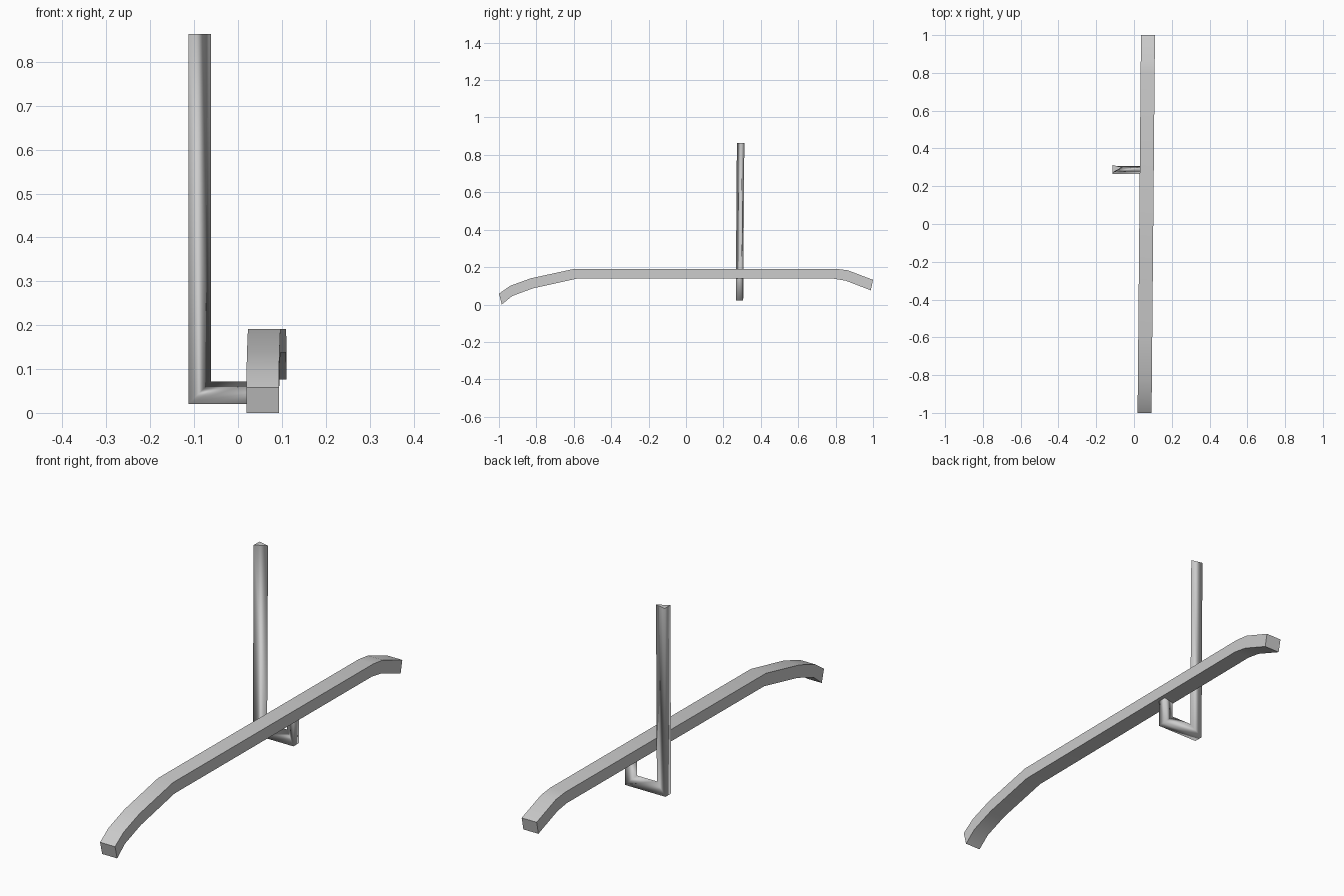
import bpy
import bmesh
import math

cube = bpy.data.objects.get("Cube")
if cube:
    bpy.data.objects.remove(cube, do_unlink=True)

grey = bpy.data.materials.new("plain_grey")
grey.use_nodes = True
colour = (0.6, 0.6, 0.6, 1)
grey.diffuse_color = colour
grey.node_tree.nodes["Principled BSDF"].inputs["Base Color"].default_value = colour


def loft(name, rings, smooth):
    """Join matching rings with side faces and close both ends."""
    bm = bmesh.new()
    loops = [[bm.verts.new(p) for p in ring] for ring in rings]
    n = len(rings[0])
    for a, b in zip(loops, loops[1:]):
        for i in range(n):
            j = (i + 1) % n
            bm.faces.new((a[i], a[j], b[j], b[i])).smooth = smooth
    bm.faces.new(loops[0])
    bm.faces.new(loops[-1])
    bmesh.ops.recalc_face_normals(bm, faces=bm.faces)
    mesh = bpy.data.meshes.new(name)
    bm.to_mesh(mesh)
    bm.free()
    mesh.materials.append(grey)
    obj = bpy.data.objects.new(name, mesh)
    bpy.context.collection.objects.link(obj)
    return obj


# Long bent beam: upper and lower profile as (y, z), slightly skewed in x
top = [(-1, 0.058), (-0.94, 0.10), (-0.83, 0.14), (-0.596, 0.191),
       (0.80, 0.191), (0.865, 0.183), (1, 0.132)]
bottom = [(-0.985, 0), (-0.93, 0.045), (-0.82, 0.086), (-0.585, 0.138),
          (0.79, 0.138), (0.855, 0.127), (0.988, 0.076)]


def beam_x(y, side):
    return 0.065 + 0.009 * y + 0.037 * side


beam_rings = []
for (yt, zt), (yb, zb) in zip(top, bottom):
    beam_rings.append([(beam_x(yt, -1), yt, zt), (beam_x(yt, 1), yt, zt),
                       (beam_x(yb, 1), yb, zb), (beam_x(yb, -1), yb, zb)])
beam = loft("bent_beam", beam_rings, False)
bpy.ops.object.select_all(action='DESELECT')
beam.select_set(True)
bpy.context.view_layer.objects.active = beam
bpy.ops.object.shade_smooth_by_angle(angle=math.radians(30))

# Three-sided rod with mitred bends: post, cross arm and short riser
section = [(-0.0255, 0.272), (0.0255, 0.300), (-0.0255, 0.312)]
post_x, riser_x, arm_z, low = -0.0875, 0.062, 0.046, -0.006
rod_rings = [
    [(post_x + u, y, 0.863) for u, y in section],
    [(post_x + u, y + low, arm_z + u) for u, y in section],
    [(riser_x - u, y + low, arm_z + u) for u, y in section],
    [(riser_x - u, y + low, 0.145) for u, y in section],
]
loft("post_and_arm", rod_rings, True)
